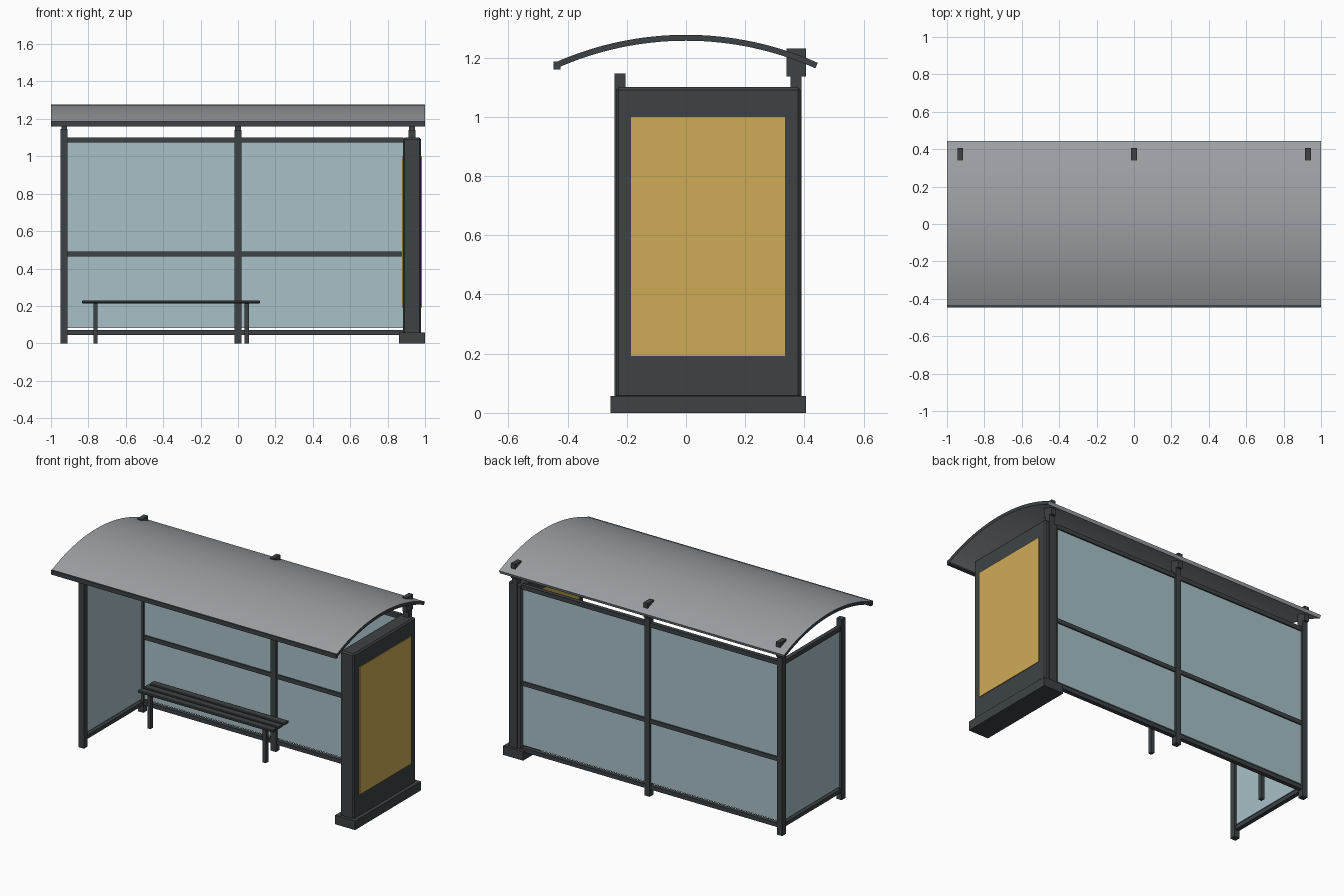
import bpy, bmesh, math

if "Cube" in bpy.data.objects:
    bpy.data.objects.remove(bpy.data.objects["Cube"])


def material(name, rgb):
    m = bpy.data.materials.new(name)
    m.diffuse_color = (*rgb, 1)
    m.use_nodes = True
    m.node_tree.nodes["Principled BSDF"].inputs["Base Color"].default_value = m.diffuse_color
    return m


DARK = material("dark_metal", (0.047, 0.055, 0.06))
ROOF = material("roof_sheet", (0.33, 0.35, 0.37))
GLASS = material("glass", (0.39, 0.53, 0.57))
POSTER = material("poster", (0.62, 0.41, 0.095))


def finish(name, bm, *mats):
    me = bpy.data.meshes.new(name)
    bm.to_mesh(me)
    bm.free()
    for m in mats:
        me.materials.append(m)
    ob = bpy.data.objects.new(name, me)
    bpy.context.collection.objects.link(ob)
    return ob


def box(name, x, y, z, mat=DARK, bevel=0):
    """Box given by its (min, max) range on each axis."""
    bm = bmesh.new()
    bmesh.ops.create_cube(bm, size=1)
    for v in bm.verts:
        v.co = [(r[0] + r[1]) / 2 + c * (r[1] - r[0]) for r, c in zip((x, y, z), v.co)]
    if bevel:
        bmesh.ops.bevel(bm, geom=bm.edges[:], offset=bevel, segments=1, affect='EDGES')
    return finish(name, bm, mat)


def around(c, w):
    return (c - w / 2, c + w / 2)


# Curved roof sheet with dark cut ends
bm = bmesh.new()
SEG, HALF, CZ = 32, math.radians(24.05), 0.185
angles = [-HALF + 2 * HALF * i / SEG for i in range(SEG + 1)]
profile = [(r * math.sin(a), CZ + r * math.cos(a))
           for r, seq in ((1.092, angles), (1.072, angles[::-1])) for a in seq]
rings = [[bm.verts.new((x, y, z)) for y, z in profile] for x in (-1, 1)]
n = len(profile)
for i in range(n):
    j = (i + 1) % n
    bm.faces.new((rings[0][i], rings[0][j], rings[1][j], rings[1][i]))
for ring in rings:
    for i in range(SEG):
        f = bm.faces.new((ring[i], ring[i + 1], ring[n - 2 - i], ring[n - 1 - i]))
        f.material_index = 1
bmesh.ops.recalc_face_normals(bm, faces=bm.faces[:])
roof = finish("roof", bm, ROOF, DARK)
bpy.context.view_layer.objects.active = roof
roof.select_set(True)
bpy.ops.object.shade_smooth_by_angle(angle=math.radians(30))
roof.select_set(False)
box("roof_front_beam", (-1, 1), (-0.447, -0.424), (1.16, 1.187))

# Back posts and the brackets that hold the roof
BACK, POST = 0.372, 0.037
for label, x in (("left", -0.93), ("middle", 0), ("right", 0.93)):
    box(f"back_post_{label}", around(x, POST), around(BACK, POST), (0, 1.14))
    box(f"roof_bracket_{label}", around(x, 0.03), (0.34, 0.405), (1.137, 1.23))
box("front_post", around(-0.93, POST), (-0.242, -0.205), (0, 1.146))

# Back wall: two bays of glass with three rails each
RAILS = {"bottom": (0.045, 0.07), "middle": (0.463, 0.49), "top": (1.073, 1.1)}
for bay, xs in (("left", (-0.912, -0.018)), ("right", (0.018, 0.885))):
    for rail, zs in RAILS.items():
        box(f"back_{rail}_rail_{bay}", xs, around(BACK, 0.027), zs)
    box(f"back_glass_{bay}", xs, around(BACK, 0.01), (0.082, 1.075), GLASS)

# Left side wall
side = (-0.206, 0.355)
for rail in ("bottom", "top"):
    box(f"side_{rail}_rail", around(-0.93, 0.027), side, RAILS[rail])
box("side_glass", around(-0.93, 0.01), side, (0.082, 1.075), GLASS)

# Display cabinet on the right, with a poster on both faces
box("cabinet_base", (0.86, 1.0), (-0.255, 0.405), (0, 0.057))
box("cabinet", (0.881, 0.979), (-0.237, 0.387), (0.05, 1.1), DARK, 0.009)
for label, s in (("inner", -1), ("outer", 1)):
    xs = sorted((0.93 + s * 0.04, 0.93 + s * 0.054))
    box(f"poster_{label}", xs, (-0.185, 0.335), (0.192, 1.0), POSTER)

# Slatted bench
for i in range(3):
    y = 0.182 + i * 0.058
    box(f"bench_slat_{i + 1}", (-0.833, 0.117), (y, y + 0.046), (0.214, 0.229), DARK, 0.003)
for label, x in (("left", -0.762), ("right", 0.047)):
    box(f"bench_leg_{label}", around(x, 0.022), around(0.208, 0.025), (0, 0.214))
    box(f"bench_bearer_{label}", around(x, 0.022), (0.196, 0.36), (0.2, 0.215))
